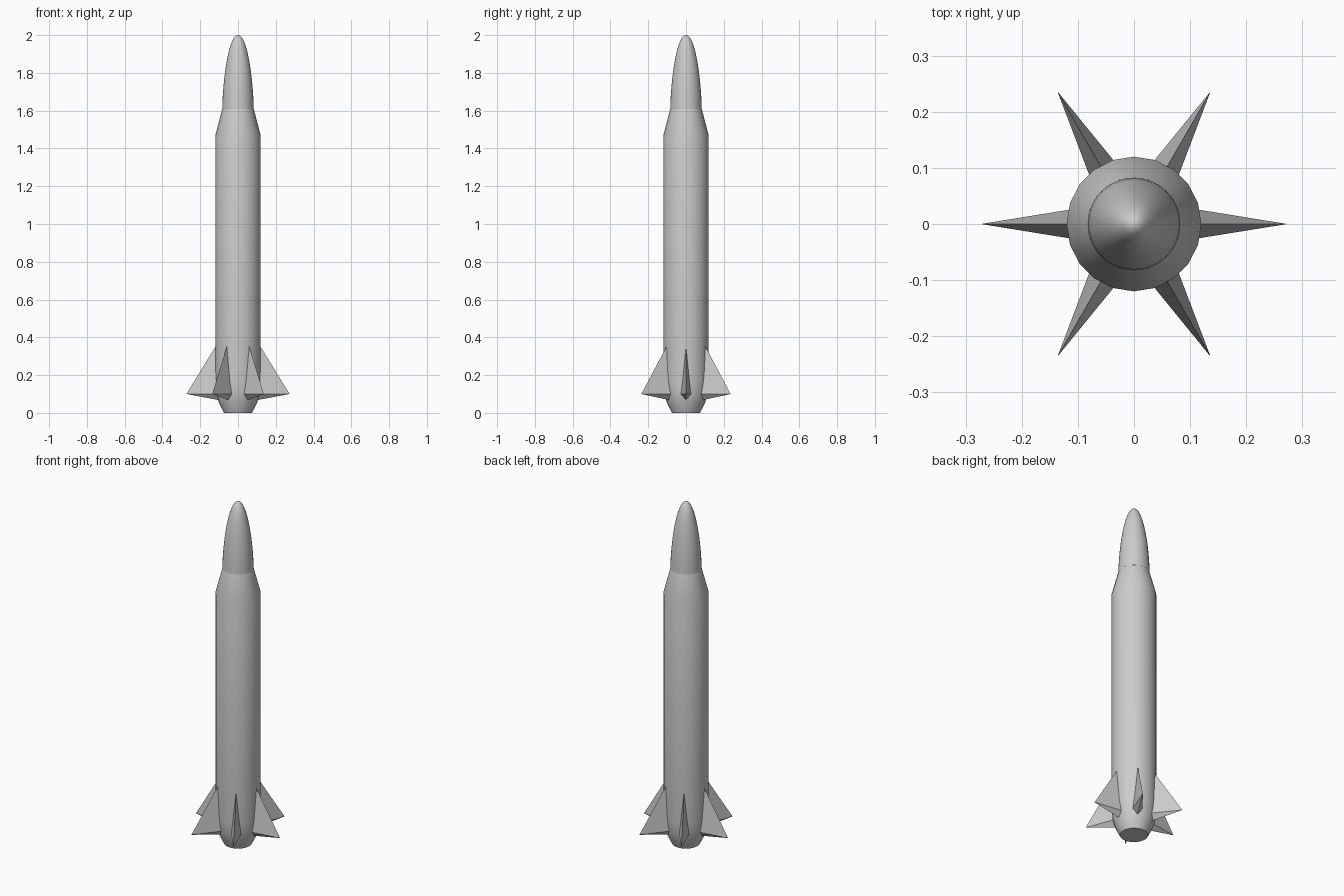
import bpy, bmesh, math

cube = bpy.data.objects.get("Cube")
if cube:
    bpy.data.objects.remove(cube)

grey = bpy.data.materials.new("hull grey")
grey.use_nodes = True
colour = (0.6, 0.6, 0.6, 1)
grey.diffuse_color = colour
grey.node_tree.nodes["Principled BSDF"].inputs["Base Color"].default_value = colour


def finish(bm, name, smooth):
    bmesh.ops.recalc_face_normals(bm, faces=bm.faces)
    mesh = bpy.data.meshes.new(name)
    bm.to_mesh(mesh)
    bm.free()
    mesh.materials.append(grey)
    obj = bpy.data.objects.new(name, mesh)
    bpy.context.collection.objects.link(obj)
    if smooth:
        bpy.ops.object.select_all(action='DESELECT')
        obj.select_set(True)
        bpy.context.view_layer.objects.active = obj
        bpy.ops.object.shade_smooth_by_angle(angle=math.radians(30))
    return obj


def lathe(name, profile, sides):
    """Revolve (radius, height) points; zero radius closes to a point."""
    bm = bmesh.new()
    verts = [bm.verts.new((r, 0, z)) for r, z in profile]
    edges = [bm.edges.new(pair) for pair in zip(verts, verts[1:])]
    bmesh.ops.spin(bm, geom=verts + edges, axis=(0, 0, 1), cent=(0, 0, 0),
                   angle=math.tau, steps=sides, use_duplicate=False)
    bmesh.ops.remove_doubles(bm, verts=bm.verts, dist=0.0001)
    return finish(bm, name, True)


# Body with tapered tail, straight tube and shoulder
lathe("body", [(0, 0), (0.075, 0), (0.102, 0.055), (0.114, 0.1), (0.12, 0.165),
               (0.12, 1.47), (0.083, 1.61), (0, 1.61)], 20)

# Rounded nose cone
steps = 14
nose = []
for i in range(steps + 1):
    t = i / steps
    nose.append((0.083 * math.sin(t * math.pi / 2) ** 0.95,
                 1.61 + 0.39 * math.cos(t * math.pi / 2) ** 1.25))
nose[0] = (0, 2)
lathe("nose_cone", nose, 32)

# Six diamond-section fins, each tapering to a point
for i in range(6):
    bm = bmesh.new()
    tip = bm.verts.new((0.273, 0, 0.1))
    root = [bm.verts.new(p) for p in ((0.05, 0, 0.464), (0.05, 0.036, 0.1),
                                      (0.05, 0, 0.058), (0.05, -0.036, 0.1))]
    bm.faces.new(root)
    for a, b in zip(root, root[1:] + root[:1]):
        bm.faces.new((a, b, tip))
    fin = finish(bm, f"fin_{i + 1}", False)
    fin.rotation_euler.z = i * math.tau / 6
